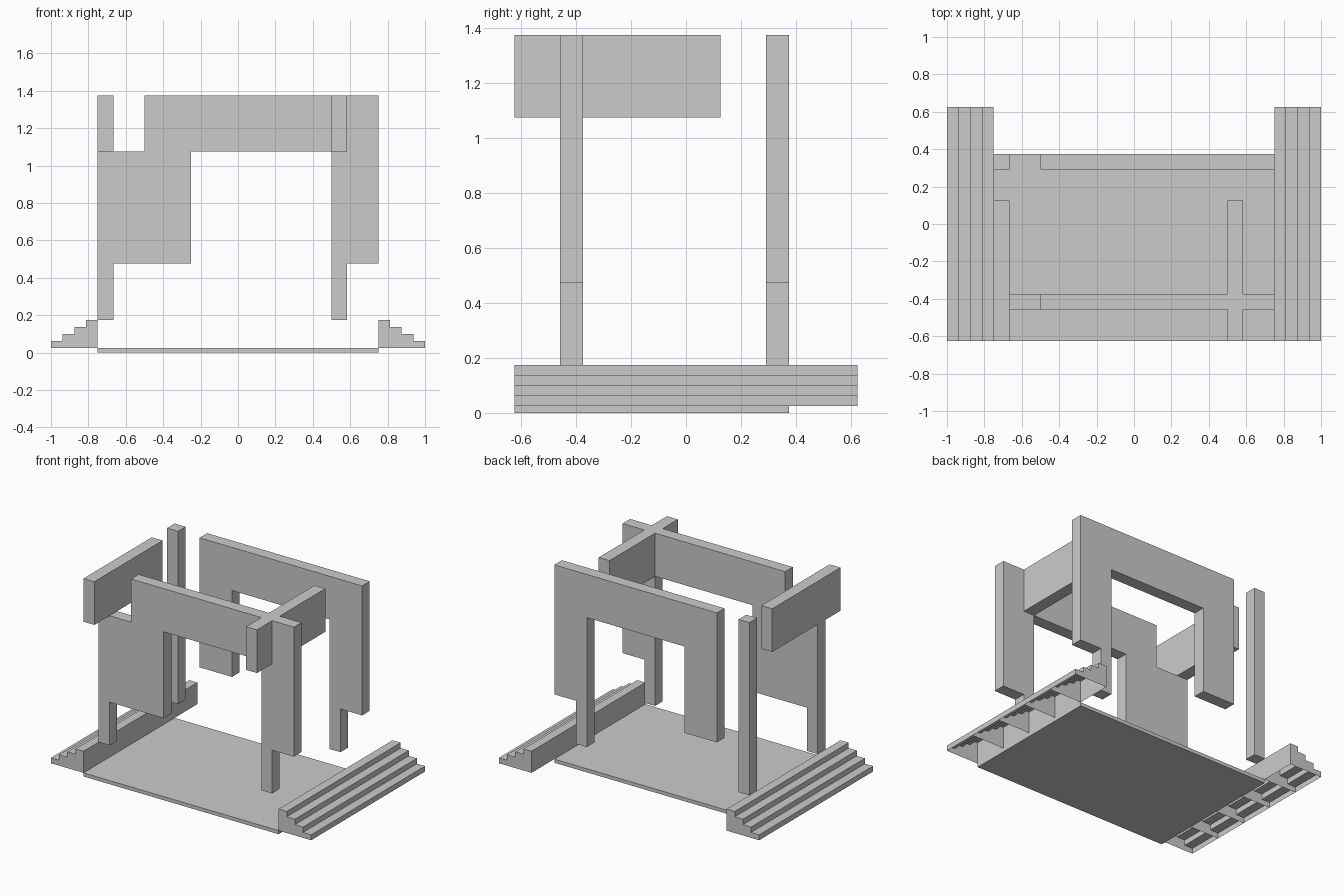
import bpy, bmesh

if "Cube" in bpy.data.objects:
    bpy.data.objects.remove(bpy.data.objects["Cube"])

T = 0.25 / 3            # wall thickness
Y0, Y1 = -0.625, 0.625  # stair extent
LOW, MID, BEAM, TOP = 0.175, 0.475, 1.075, 1.375


def add_prism(bm, outline, y0, y1, open_bottom=False):
    """Extrude an (x, z) outline from y0 to y1."""
    new = bmesh.new()
    face = new.faces.new([new.verts.new((x, y0, z)) for x, z in outline])
    ext = bmesh.ops.extrude_face_region(new, geom=[face])
    verts = [g for g in ext["geom"] if isinstance(g, bmesh.types.BMVert)]
    bmesh.ops.translate(new, verts=verts, vec=(0, y1 - y0, 0))
    bmesh.ops.recalc_face_normals(new, faces=new.faces[:])
    if open_bottom:
        under = [f for f in new.faces if f.normal.z < -0.9]
        bmesh.ops.delete(new, geom=under, context='FACES')
    tmp = bpy.data.meshes.new("tmp")
    new.to_mesh(tmp)
    new.free()
    bm.from_mesh(tmp)
    bpy.data.meshes.remove(tmp)


def finish(name, bm):
    mesh = bpy.data.meshes.new(name)
    bm.to_mesh(mesh)
    bm.free()
    obj = bpy.data.objects.new(name, mesh)
    bpy.context.collection.objects.link(obj)
    return obj


def prism(name, outline, y0, y1):
    bm = bmesh.new()
    add_prism(bm, outline, y0, y1)
    return finish(name, bm)


def rect(x0, x1, z0, z1):
    return [(x0, z0), (x1, z0), (x1, z1), (x0, z1)]


# Floor slab
prism("floor", rect(-0.75, 0.75, 0, 0.025), Y0, 0.375)

# Side stairs: five hollow modules each, open underneath
for side, label in ((-1, "left"), (1, "right")):
    outline = [(side * 0.75, 0.025), (side * 1.0, 0.025)]
    for i in range(4):
        z = 0.025 + 0.0375 * (i + 1)
        outline += [(side * (1 - 0.0625 * i), z),
                    (side * (1 - 0.0625 * (i + 1)), z)]
    bm = bmesh.new()
    for k in range(5):
        add_prism(bm, outline, Y0 + 0.25 * k, Y0 + 0.25 * (k + 1), True)
    finish(label + "_stairs", bm)

# Right-hand half shared by both walls: leg, upper panel and beam underside
right_part = [(-0.25, BEAM), (0.5, BEAM), (0.5, LOW), (0.5 + T, LOW),
              (0.5 + T, MID), (0.75, MID), (0.75, TOP), (-0.5, TOP)]

# Front wall with a wide panel on a narrow leg
front = [(-0.5, BEAM), (-0.75, BEAM), (-0.75, LOW), (-0.75 + T, LOW),
         (-0.75 + T, MID), (-0.25, MID)] + right_part
prism("front_wall", front, -0.375 - T, -0.375)

# Back wall and its detached post
prism("back_wall", [(-0.5, MID), (-0.25, MID)] + right_part, 0.375 - T, 0.375)
prism("back_post", rect(-0.75, -0.75 + T, LOW, TOP), 0.375 - T, 0.375)

# Cross beams resting over the front wall
for x, label in ((-0.75, "left"), (0.5, "right")):
    prism(label + "_cross_beam", rect(x, x + T, BEAM, TOP), Y0, 0.125)
